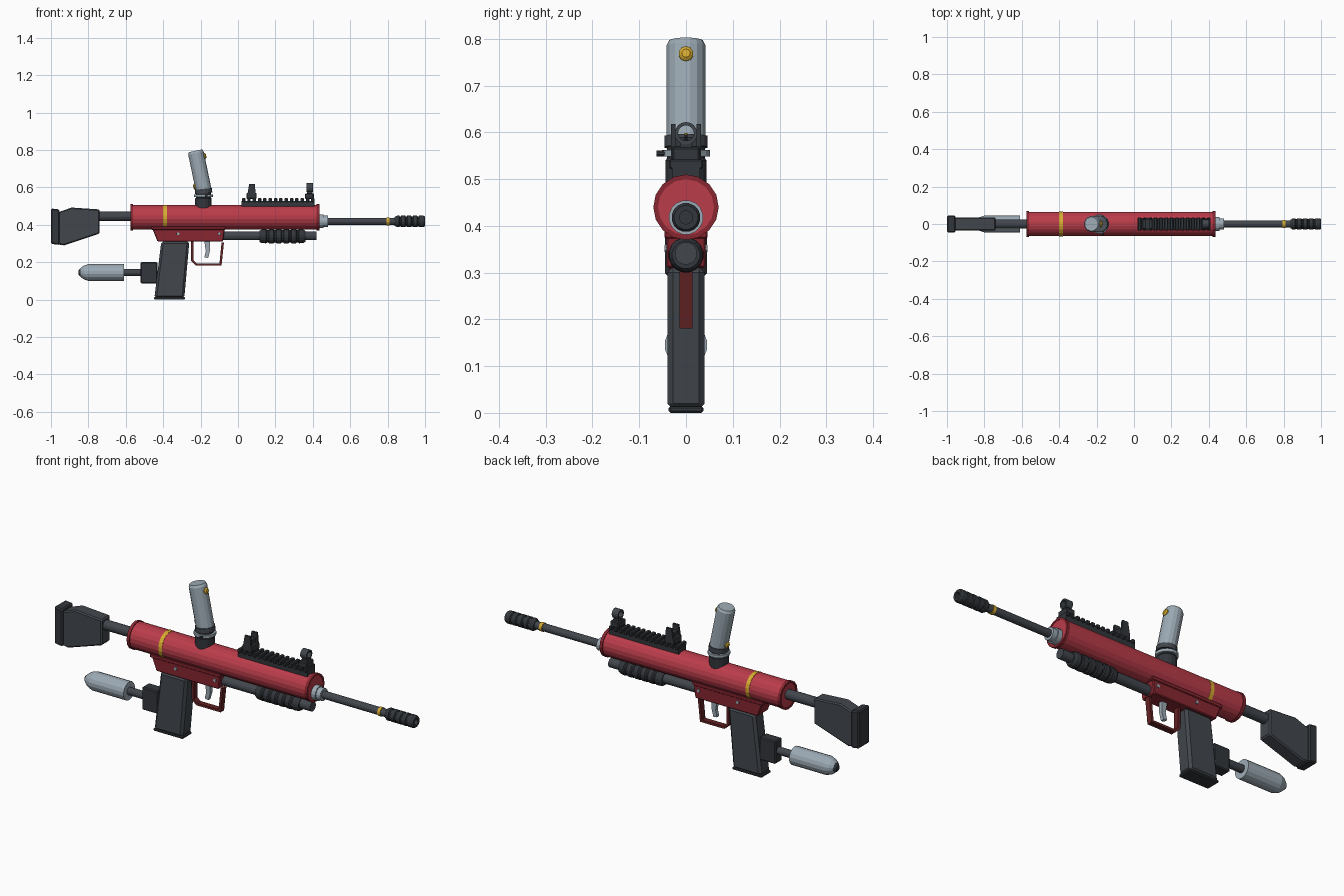
import bpy, bmesh, math
from mathutils import Vector

cube = bpy.data.objects.get("Cube")
if cube:
    bpy.data.objects.remove(cube)


def material(name, rgb):
    col = [(c / 255 / 12.92 if c < 11 else ((c / 255 + 0.055) / 1.055) ** 2.4) for c in rgb] + [1]
    m = bpy.data.materials.new(name)
    m.use_nodes = True
    m.diffuse_color = col
    m.node_tree.nodes["Principled BSDF"].inputs["Base Color"].default_value = col
    return m


RED = material("red paint", (186, 60, 74))
DEEP = material("deep red", (136, 38, 48))
MAROON = material("maroon", (100, 34, 36))
STEEL = material("pale steel", (156, 170, 180))
DARK = material("dark grey", (66, 71, 77))
BLACK = material("charcoal", (50, 54, 59))
GOLD = material("gold", (216, 172, 48))


def finish(name, bm, mat, bevel=0):
    bmesh.ops.recalc_face_normals(bm, faces=bm.faces)
    me = bpy.data.meshes.new(name)
    bm.to_mesh(me)
    bm.free()
    me.materials.append(mat)
    ob = bpy.data.objects.new(name, me)
    bpy.context.collection.objects.link(ob)
    if bevel:
        mod = ob.modifiers.new("bevel", "BEVEL")
        mod.width = bevel
        mod.segments = 1
    return ob


def lathe(name, mat, origin, profile, axis=(1, 0, 0), sides=16):
    """Turn (distance, radius) pairs around an axis through origin."""
    bm = bmesh.new()
    axis = Vector(axis).normalized()
    u = Vector((0, 1, 0)) if abs(axis.y) < 0.9 else Vector((1, 0, 0))
    v = axis.cross(u)
    rings = []
    for d, r in profile:
        c = Vector(origin) + axis * d
        rings.append([bm.verts.new(c + r * (u * math.cos(a) + v * math.sin(a)))
                      for a in (2 * math.pi * (i + 0.5) / sides for i in range(sides))])
    for a, b in zip(rings, rings[1:]):
        for i in range(sides):
            j = (i + 1) % sides
            bm.faces.new((a[i], a[j], b[j], b[i]))
    bm.faces.new(rings[0])
    bm.faces.new(rings[-1])
    return finish(name, bm, mat)


def rod(name, mat, x0, x1, z, r, sides=16):
    return lathe(name, mat, (0, 0, z), [(x0, r), (x1, r)], sides=sides)


def prism(name, mat, pts, half, bevel=0, y=0):
    """Extrude a side outline of (x, z) points across the width."""
    bm = bmesh.new()
    a = [bm.verts.new((x, y - half, z)) for x, z in pts]
    b = [bm.verts.new((x, y + half, z)) for x, z in pts]
    bm.faces.new(a)
    bm.faces.new(b)
    for i in range(len(pts)):
        j = (i + 1) % len(pts)
        bm.faces.new((a[i], a[j], b[j], b[i]))
    return finish(name, bm, mat, bevel)


def box(name, mat, x0, x1, z0, z1, half, bevel=0, y=0):
    return prism(name, mat, [(x0, z0), (x1, z0), (x1, z1), (x0, z1)], half, bevel, y)


def ring(name, mat, x0, x1, z, outer, inner):
    """Open hoop along x."""
    bm = bmesh.new()
    loops = []
    for x, r in ((x0, outer), (x1, outer), (x1, inner), (x0, inner)):
        loops.append([bm.verts.new((x, r * math.cos(math.tau * i / 16), z + r * math.sin(math.tau * i / 16)))
                      for i in range(16)])
    for k in range(4):
        a, b = loops[k], loops[(k + 1) % 4]
        for i in range(16):
            j = (i + 1) % 16
            bm.faces.new((a[i], a[j], b[j], b[i]))
    return finish(name, bm, mat)


# Receiver tube with end rims and gold band
rod("receiver", RED, -0.572, 0.432, 0.44, 0.066, 20)
rod("receiver_band", GOLD, -0.4, -0.38, 0.44, 0.0675, 20)
for label, x in (("rear", -0.576), ("front", 0.421)):
    ring(label + "_rim", DEEP, x, x + 0.015, 0.44, 0.07, 0.06)
rod("front_cap", RED, 0.42, 0.434, 0.44, 0.066, 20)

# Barrel, collar and muzzle
lathe("barrel_collar", STEEL, (0, 0, 0.418),
      [(0.43, 0.037), (0.458, 0.037), (0.458, 0.031), (0.482, 0.031)])
rod("barrel", DARK, 0.43, 0.86, 0.418, 0.019)
rod("barrel_band", GOLD, 0.795, 0.811, 0.418, 0.022)
steps = [(0.838, 0.024), (0.85, 0.031)]
for i in range(4):
    x = 0.862 + i * 0.032
    steps += [(x, 0.031), (x + 0.003, 0.027), (x + 0.008, 0.027), (x + 0.011, 0.031)]
steps += [(0.992, 0.031), (1.0, 0.026), (1.0, 0.014), (0.97, 0.014)]
lathe("muzzle", BLACK, (0, 0, 0.418), steps)

# Under-barrel tube and ribbed fore grip
rod("lower_tube", DARK, -0.09, 0.42, 0.341, 0.024)
grip = [(0.115, 0.03), (0.125, 0.036)]
for i in range(5):
    x = 0.15 + i * 0.04
    grip += [(x, 0.038), (x + 0.005, 0.034), (x + 0.012, 0.034), (x + 0.017, 0.038)]
grip += [(0.35, 0.036), (0.36, 0.03)]
lathe("fore_grip", BLACK, (0, 0, 0.338), grip)

# Trigger frame, screws, guard and trigger
prism("trigger_frame", DEEP, [(-0.46, 0.385), (-0.43, 0.31), (-0.08, 0.31), (-0.07, 0.385)], 0.042, 0.004)
box("frame_lip", DEEP, -0.463, -0.067, 0.373, 0.392, 0.046, 0.003)
for side in (-1, 1):
    for x in (-0.32, -0.1):
        lathe("frame_screw", STEEL, (x, 0, 0.352), [(0.038, 0.009), (0.046, 0.008)], (0, side, 0), 8)
guard = [(-0.25, 0.31), (-0.25, 0.205), (-0.225, 0.181), (-0.088, 0.181), (-0.075, 0.305)]
inner = [(-0.238, 0.31), (-0.238, 0.21), (-0.22, 0.193), (-0.099, 0.193), (-0.088, 0.305)]
for i in range(4):
    prism("trigger_guard", MAROON, [guard[i], guard[i + 1], inner[i + 1], inner[i]], 0.014)
prism("trigger", STEEL, [(-0.18, 0.31), (-0.15, 0.31), (-0.15, 0.26), (-0.16, 0.222), (-0.18, 0.226), (-0.172, 0.26)], 0.009)

# Pistol grip with foot plate
prism("pistol_grip", DARK, [(-0.41, 0.312), (-0.26, 0.312), (-0.287, 0.008), (-0.447, 0.008)], 0.04, 0.012)
box("grip_foot", BLACK, -0.45, -0.284, 0, 0.014, 0.037, 0.004)

# Air tank and its mount
box("tank_mount", BLACK, -0.52, -0.43, 0.085, 0.2, 0.028, 0.005)
rod("tank_neck", DARK, -0.62, -0.51, 0.145, 0.019)
lathe("air_tank", STEEL, (0, 0, 0.145),
      [(-0.61, 0.046), (-0.8, 0.046), (-0.825, 0.037), (-0.842, 0.024)])
lathe("tank_tip", BLACK, (0, 0, 0.145), [(-0.841, 0.024), (-0.852, 0.014)])

# Shoulder stock
rod("stock_tube", DARK, -0.75, -0.565, 0.445, 0.025)
prism("stock", DARK, [(-0.74, 0.482), (-0.89, 0.492), (-0.965, 0.465), (-0.965, 0.295),
                      (-0.93, 0.29), (-0.74, 0.353)], 0.035, 0.006)
prism("butt_pad", BLACK, [(-1.0, 0.487), (-0.955, 0.482), (-0.955, 0.292), (-1.0, 0.298)], 0.045, 0.006)
lathe("stock_button", GOLD, (-0.757, 0, 0.372), [(0, 0.012), (0.02, 0.01)], (0.3, 0, -1), 10)

# Feed neck, clamp and tilted hopper tube
lathe("feed_neck", BLACK, (-0.185, 0, 0.48), [(0, 0.045), (0.06, 0.045), (0.065, 0.041), (0.1, 0.041)], (0, 0, 1))
lathe("neck_collar", DARK, (-0.183, 0, 0.568), [(0, 0.047), (0.024, 0.047)], (-0.1, 0, 1))
lathe("neck_clamp", STEEL, (-0.185, 0, 0.548), [(0, 0.052), (0.014, 0.052)], (0, 0, 1))
lathe("clamp_screw", BLACK, (-0.17, -0.045, 0.555), [(0, 0.007), (0.018, 0.007)], (0, -1, 0), 8)
tilt = Vector((-0.045, 0, 0.215)).normalized()
base = Vector((-0.183, 0, 0.583))
lathe("hopper_tube", STEEL, base, [(0, 0.043), (0.205, 0.043), (0.217, 0.037)], tilt)
across = Vector((tilt.z, 0, -tilt.x))
for label, h, s in (("upper", 0.18, 1), ("lower", 0.03, -1)):
    lathe(label + "_bolt", GOLD, base + tilt * h, [(0.036, 0.016), (0.045, 0.016), (0.051, 0.009)], across * s, 10)

# Top rail with teeth
box("rail_base", BLACK, 0.02, 0.41, 0.49, 0.528, 0.03)
for i in range(14):
    x = 0.021 + i * 0.0285
    box("rail_tooth", BLACK, x, x + 0.018, 0.522, 0.542, 0.036, 0.003)

# Rear notch sight
box("rear_sight_base", BLACK, 0.045, 0.1, 0.538, 0.57, 0.032, 0.004)
for side in (-1, 1):
    prism("rear_sight_post", BLACK, [(0.05, 0.56), (0.095, 0.56), (0.09, 0.618), (0.06, 0.618)], 0.005, 0, side * 0.027)
box("rear_sight_blade", BLACK, 0.06, 0.085, 0.56, 0.59, 0.024)

# Front hooded sight
box("front_sight_base", BLACK, 0.358, 0.405, 0.538, 0.568, 0.03, 0.004)
box("front_sight_stem", BLACK, 0.368, 0.398, 0.56, 0.583, 0.013)
ring("front_sight_hood", DARK, 0.365, 0.4, 0.598, 0.024, 0.017)
lathe("front_sight_pin", BLACK, (0.382, 0, 0.578), [(0, 0.004), (0.016, 0.003)], (0, 0, 1), 8)
lathe("front_sight_bead", GOLD, (0.382, 0, 0.594), [(0, 0.004), (0.005, 0.003)], (0, 0, 1), 8)
